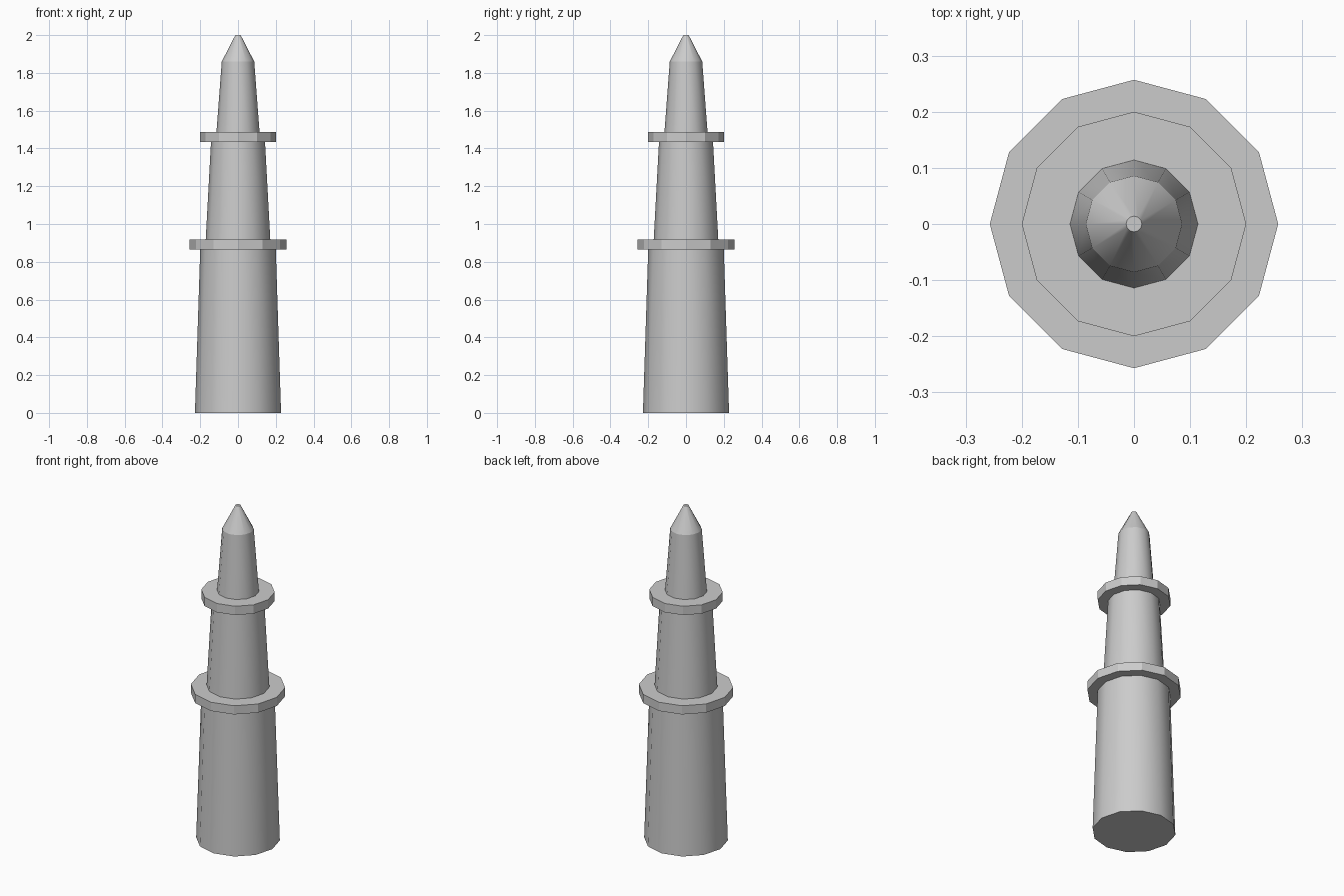
import bpy
import math

cube = bpy.data.objects.get("Cube")
if cube:
    bpy.data.objects.remove(cube, do_unlink=True)

SIDES = 12

stone = bpy.data.materials.new("light grey")
stone.use_nodes = True
stone.diffuse_color = (0.6, 0.6, 0.6, 1)
stone.node_tree.nodes["Principled BSDF"].inputs["Base Color"].default_value = (0.6, 0.6, 0.6, 1)


def section(name, z0, z1, r0, r1, smooth=True):
    """Twelve-sided tapered section between two heights."""
    bpy.ops.mesh.primitive_cone_add(vertices=SIDES, radius1=r0, radius2=r1,
                                    depth=z1 - z0, location=(0, 0, (z0 + z1) / 2))
    ob = bpy.context.object
    ob.name = name
    ob.data.materials.append(stone)
    if smooth:
        bpy.ops.object.shade_smooth_by_angle(angle=math.radians(35))
    return ob


# Tapered shafts, stacked
section("lower_shaft", 0, 0.865, 0.228, 0.2)
section("middle_shaft", 0.917, 1.434, 0.171, 0.143)
section("upper_shaft", 1.487, 1.86, 0.114, 0.086)

# Flat-sided balcony rings
section("lower_ring", 0.865, 0.917, 0.257, 0.257, smooth=False)
section("upper_ring", 1.434, 1.487, 0.2, 0.2, smooth=False)

# Pointed cap with a small blunt end
section("spire_tip", 1.86, 2.0, 0.086, 0.014)
